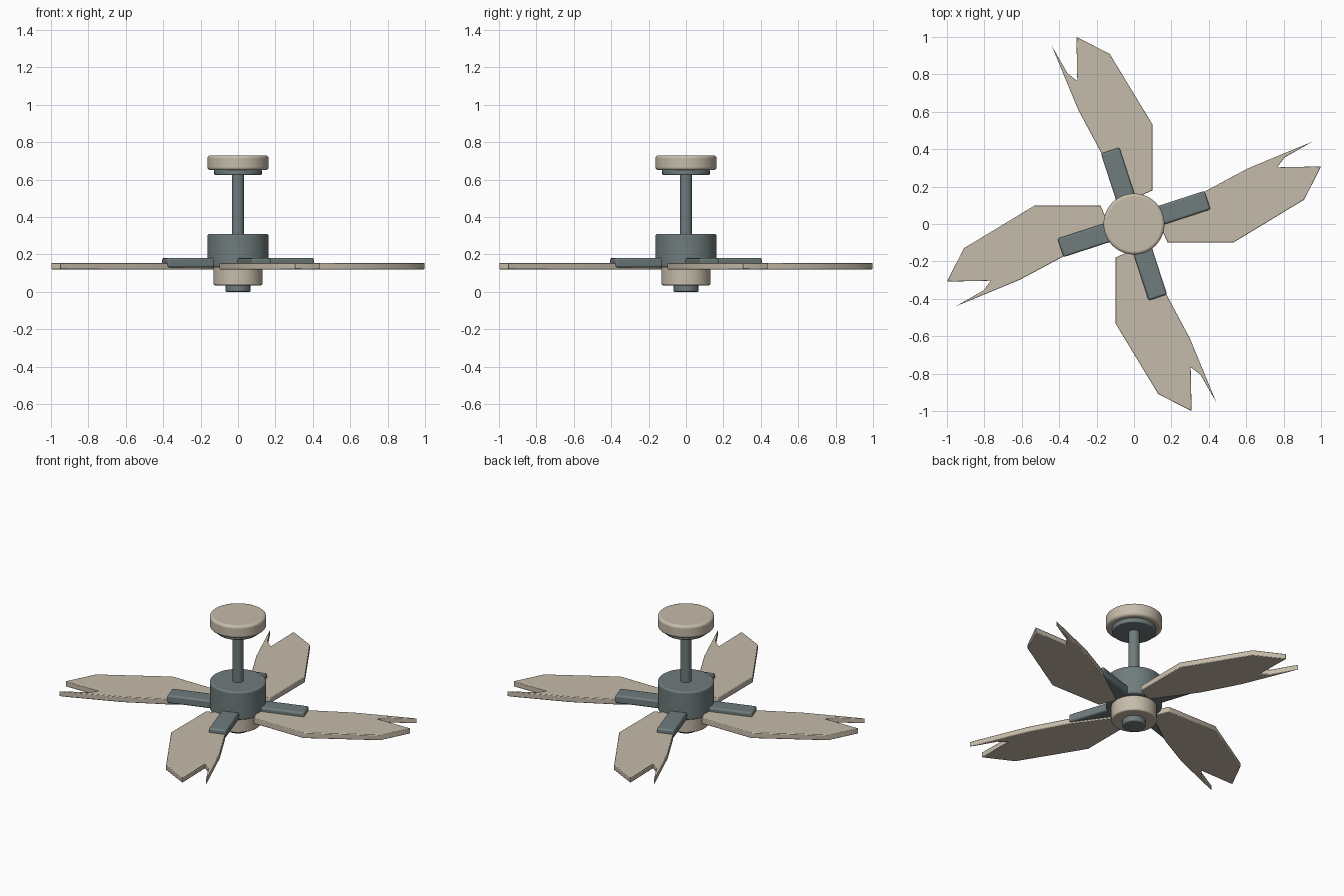
import bpy, bmesh, math
from mathutils import Matrix

if "Cube" in bpy.data.objects:
    bpy.data.objects.remove(bpy.data.objects["Cube"])


def material(name, rgb):
    m = bpy.data.materials.new(name)
    m.diffuse_color = (*rgb, 1)
    m.use_nodes = True
    m.node_tree.nodes["Principled BSDF"].inputs["Base Color"].default_value = m.diffuse_color
    return m


TAN = material("warm_tan", (0.56, 0.50, 0.40))
SLATE = material("slate_grey", (0.16, 0.20, 0.20))


def finish(name, bm, mat, bevel, segments, smooth):
    mesh = bpy.data.meshes.new(name)
    bmesh.ops.recalc_face_normals(bm, faces=bm.faces)
    bm.to_mesh(mesh)
    bm.free()
    ob = bpy.data.objects.new(name, mesh)
    bpy.context.collection.objects.link(ob)
    mesh.materials.append(mat)
    if bevel:
        mod = ob.modifiers.new("soft_edges", 'BEVEL')
        mod.width, mod.segments, mod.limit_method = bevel, segments, 'ANGLE'
        mod.angle_limit = math.radians(35)
    if smooth:
        bpy.ops.object.select_all(action='DESELECT')
        ob.select_set(True)
        bpy.context.view_layer.objects.active = ob
        bpy.ops.object.shade_smooth_by_angle(angle=math.radians(35))
    return ob


def disc(name, r, z0, z1, mat, bevel):
    bm = bmesh.new()
    bmesh.ops.create_cone(bm, cap_ends=True, segments=48, radius1=r, radius2=r,
                          depth=z1 - z0, matrix=Matrix.Translation((0, 0, (z0 + z1) / 2)))
    return finish(name, bm, mat, bevel, 3, True)


def slab(name, outline, z0, z1, angle, mat, bevel):
    bm = bmesh.new()
    face = bm.faces.new([bm.verts.new((x, y, z0)) for x, y in outline])
    ext = bmesh.ops.extrude_face_region(bm, geom=[face])
    verts = [g for g in ext["geom"] if isinstance(g, bmesh.types.BMVert)]
    bmesh.ops.translate(bm, verts=verts, vec=(0, 0, z1 - z0))
    bmesh.ops.rotate(bm, verts=bm.verts, cent=(0, 0, 0),
                     matrix=Matrix.Rotation(angle, 3, 'Z'))
    return finish(name, bm, mat, bevel, 2, True)


# Central stack, from ceiling to bottom cap
disc("ceiling_canopy", 0.163, 0.65, 0.73, TAN, 0.015)
disc("canopy_ring", 0.127, 0.624, 0.655, SLATE, 0.006)
disc("down_rod", 0.033, 0.30, 0.64, SLATE, 0)
disc("motor_housing", 0.163, 0.13, 0.31, SLATE, 0.01)
disc("lower_hub", 0.132, 0.035, 0.135, TAN, 0.008)
disc("bottom_cap", 0.067, 0.0, 0.045, SLATE, 0.006)

# Blade with a split tip, and the bracket that clamps its root
BLADE = [(0.135, 0.0), (0.18, -0.10), (0.53, -0.10), (0.91, 0.13), (1.0, 0.308),
         (0.765, 0.303), (0.805, 0.355), (0.953, 0.44), (0.61, 0.298), (0.38, 0.175)]
BRACKET = [(0.08, -0.052), (0.413, -0.052), (0.413, 0.052), (0.08, 0.052)]
for i in range(4):
    turn = i * math.pi / 2
    slab(f"blade_{i + 1}", BLADE, 0.12, 0.155, turn, TAN, 0.004)
    slab(f"blade_bracket_{i + 1}", BRACKET, 0.13, 0.181, turn + math.radians(18),
         SLATE, 0.01)
